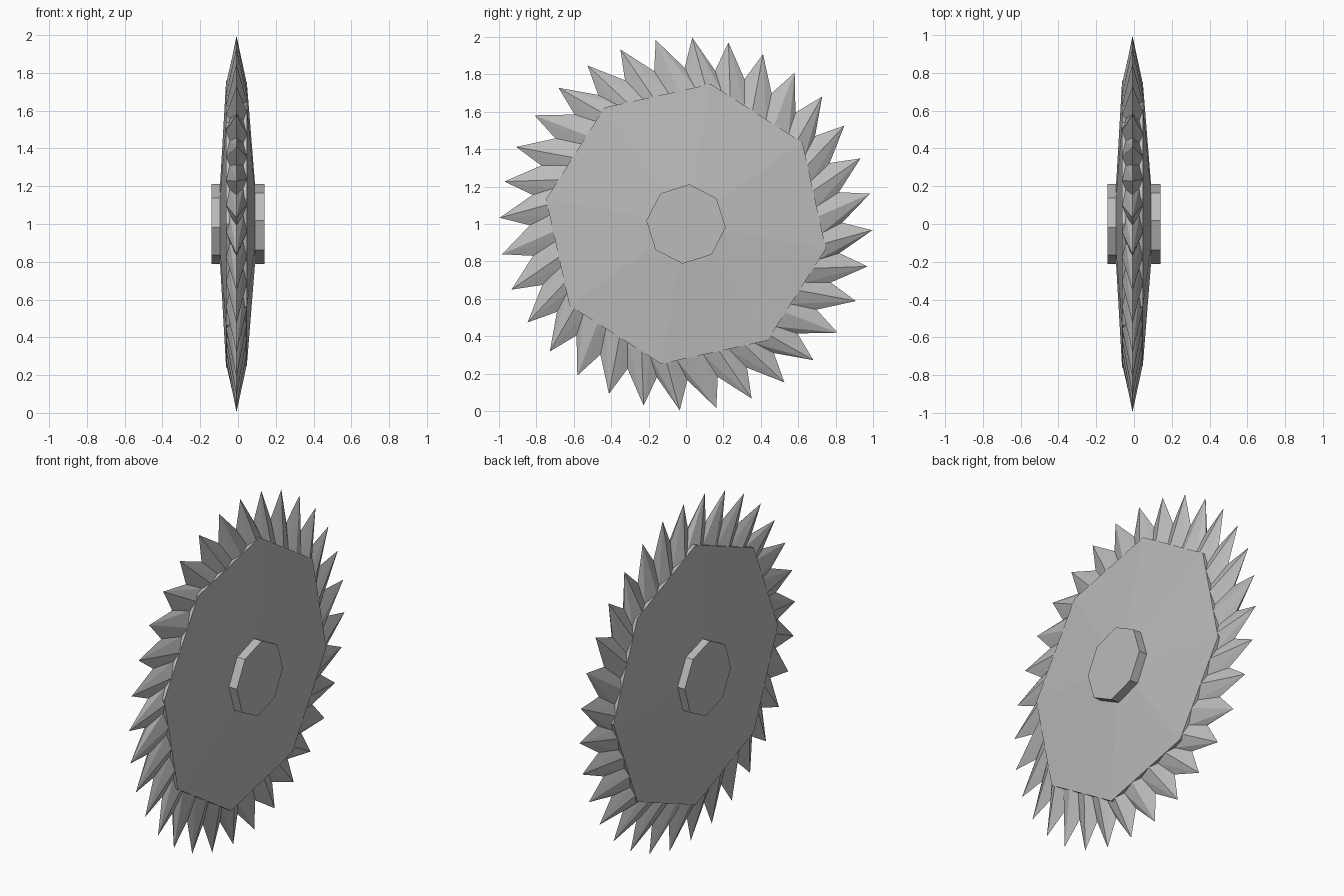
import bpy
from math import sin, cos, pi, radians

if "Cube" in bpy.data.objects:
    bpy.data.objects.remove(bpy.data.objects["Cube"])

steel = bpy.data.materials.new("grey steel")
steel.use_nodes = True
GREY = (0.5, 0.5, 0.5, 1)
steel.diffuse_color = GREY
steel.node_tree.nodes["Principled BSDF"].inputs["Base Color"].default_value = GREY

TEETH = 32
SIDES = 8
RIM = 0.76          # octagon corner radius
RIM_X = 0.055       # half thickness at the rim
MID = -0.008        # centre plane of the teeth
TWIST = {1: -10, -1: 0}   # rotation of each face plate, in degrees


def point(x, radius, degrees):
    a = radians(degrees)
    return (x, radius * cos(a), 1 + radius * sin(a))


def add(name, verts, faces):
    mesh = bpy.data.meshes.new(name)
    mesh.from_pydata(verts, [], faces)
    mesh.materials.append(steel)
    obj = bpy.data.objects.new(name, mesh)
    bpy.context.collection.objects.link(obj)
    return obj


def ring(x, radius, twist):
    return [point(x, radius, twist + 360 / SIDES * i) for i in range(SIDES)]


def turn(faces, side):
    # face winding that points outward on either side
    return faces if side > 0 else [f[::-1] for f in faces]


def plate(name, side):
    # shallow eight-sided cone with a short rim wall
    verts = ring(MID, RIM, TWIST[side]) + ring(MID + side * RIM_X, RIM, TWIST[side])
    verts.append((side * 0.107, 0, 1))
    faces = []
    for i in range(SIDES):
        j = (i + 1) % SIDES
        faces += [(i, j, SIDES + j, SIDES + i), (SIDES + i, SIDES + j, 2 * SIDES)]
    add(name, verts, turn(faces, side))


def hub(name, side):
    twist = TWIST[side] + 5
    verts = ring(side * 0.05, 0.213, twist) + ring(side * 0.141, 0.213, twist)
    faces = [(i, (i + 1) % SIDES, SIDES + (i + 1) % SIDES, SIDES + i) for i in range(SIDES)]
    faces.append(tuple(range(SIDES, 2 * SIDES)))
    add(name, verts, turn(faces, side))


def rim_radius(degrees, side):
    # distance from the centre to the octagon edge
    step = 2 * pi / SIDES
    a = radians(degrees - TWIST[side]) % step - step / 2
    return RIM * cos(step / 2) / cos(a)


def teeth(name, side):
    # raked teeth: tip, gullet, ridge foot and valley foot for each
    verts, faces = [], []
    step = 360 / TEETH
    for i in range(TEETH):
        a = 88.1 + step * i
        ridge, valley = a - 6, a - 1.75
        verts += [point(MID, 0.997, a),
                  point(MID, 0.835, a + 2.4),
                  point(MID + side * RIM_X, rim_radius(ridge, side), ridge),
                  point(MID + side * 0.035, rim_radius(valley, side), valley)]
        tip, gullet, foot, dip = range(4 * i, 4 * i + 4)
        last_gullet, last_dip = [(4 * (i - 1) + k) % (4 * TEETH) for k in (1, 3)]
        faces += [(tip, gullet, dip), (tip, dip, foot),
                  (tip, foot, last_dip), (tip, last_dip, last_gullet)]
    add(name, verts, turn(faces, side))


for label, side in (("left", 1), ("right", -1)):
    plate(label + "_plate", side)
    hub(label + "_hub", side)
    teeth(label + "_teeth", side)
